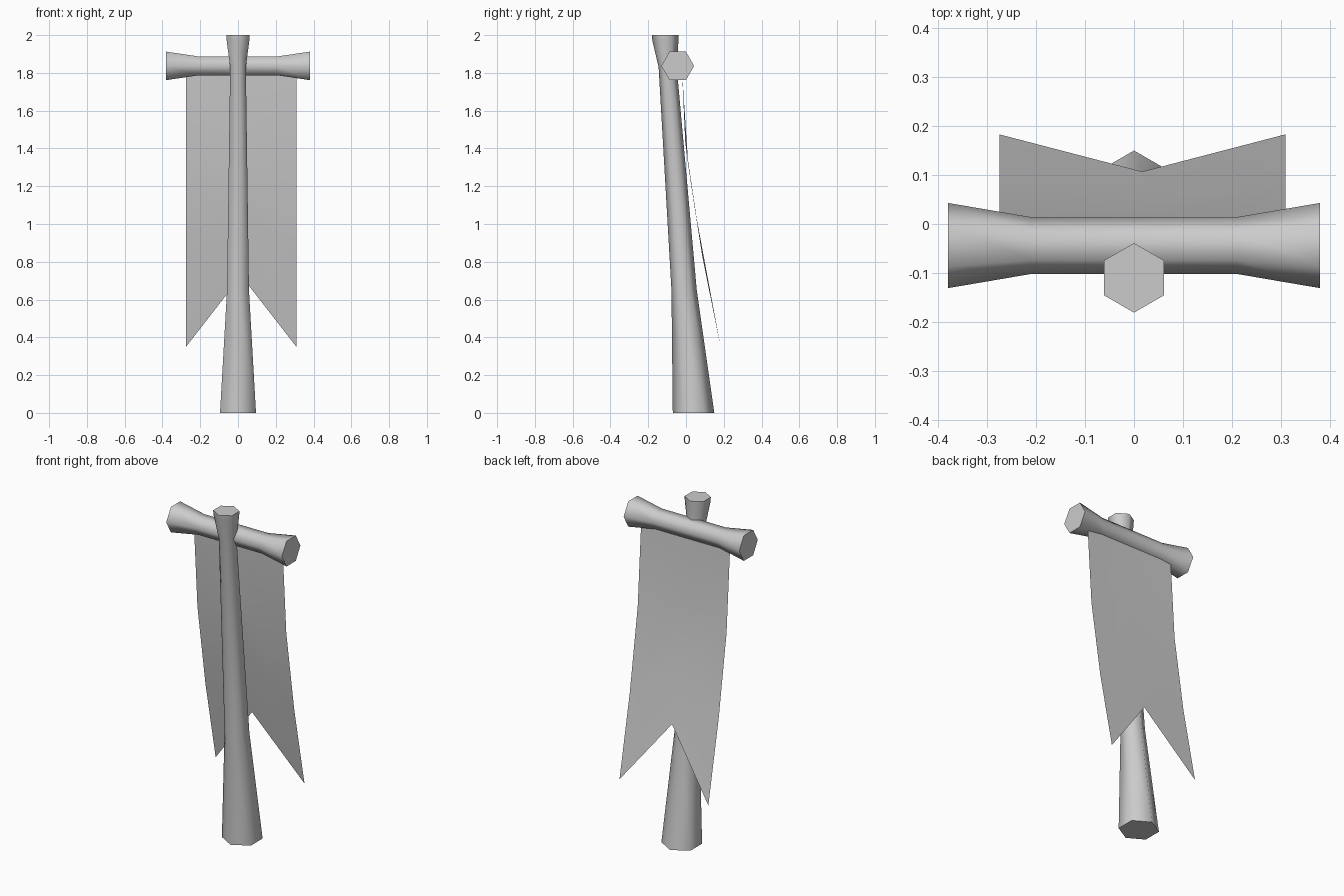
import bpy, bmesh, math
from mathutils import Vector

if "Cube" in bpy.data.objects:
    bpy.data.objects.remove(bpy.data.objects["Cube"])


def make_object(name, bm, angle=60):
    bmesh.ops.recalc_face_normals(bm, faces=bm.faces)
    mesh = bpy.data.meshes.new(name)
    bm.to_mesh(mesh)
    bm.free()
    obj = bpy.data.objects.new(name, mesh)
    bpy.context.collection.objects.link(obj)
    bpy.ops.object.select_all(action='DESELECT')
    obj.select_set(True)
    bpy.context.view_layer.objects.active = obj
    bpy.ops.object.shade_smooth_by_angle(angle=math.radians(angle))
    return obj


def hex_loft(name, rings, u, v):
    """Six-sided tube through (centre, radius) rings, corners starting along u."""
    bm = bmesh.new()
    loops = []
    for centre, r in rings:
        loops.append([bm.verts.new(Vector(centre) + r * (math.cos(a) * u + math.sin(a) * v))
                      for a in (i * math.pi / 3 for i in range(6))])
    for low, high in zip(loops, loops[1:]):
        for i in range(6):
            j = (i + 1) % 6
            bm.faces.new((low[i], low[j], high[j], high[i]))
    bm.faces.new(loops[0][::-1])
    bm.faces.new(loops[-1])
    return make_object(name, bm, 61)


X, Y, Z = Vector((1, 0, 0)), Vector((0, 1, 0)), Vector((0, 0, 1))

# Leaning, tapered pole with a flared tip
pole = [(0, 0.04, 0.11), (0.65, -0.01, 0.067), (1.83, -0.097, 0.048),
        (1.97, -0.109, 0.069), (2.0, -0.11, 0.071)]
hex_loft("pole", [((0, y, z), r) for z, y, r in pole], Y, X)

# Crossbar with flared ends
bar = [(-0.38, 0.087), (-0.21, 0.058), (0.21, 0.058), (0.38, 0.087)]
hex_loft("crossbar", [((x, -0.044, 1.837), r) for x, r in bar], Y, Z)

# Swallow-tailed cloth, three rows deep
edge = [(-0.02, 1.79), (0.012, 1.31), (0.086, 0.83), (0.183, 0.35)]
middle = [(-0.02, 1.79), (-0.004, 1.435), (0.047, 1.08), (0.107, 0.726)]
bm = bmesh.new()
columns = [[bm.verts.new((x, y, z)) for y, z in profile]
           for x, profile in ((-0.275, edge), (0.017, middle), (0.309, edge))]
for a, b in zip(columns, columns[1:]):
    for i in range(3):
        bm.faces.new((a[i], b[i], b[i + 1], a[i + 1]))
make_object("banner_cloth", bm)
